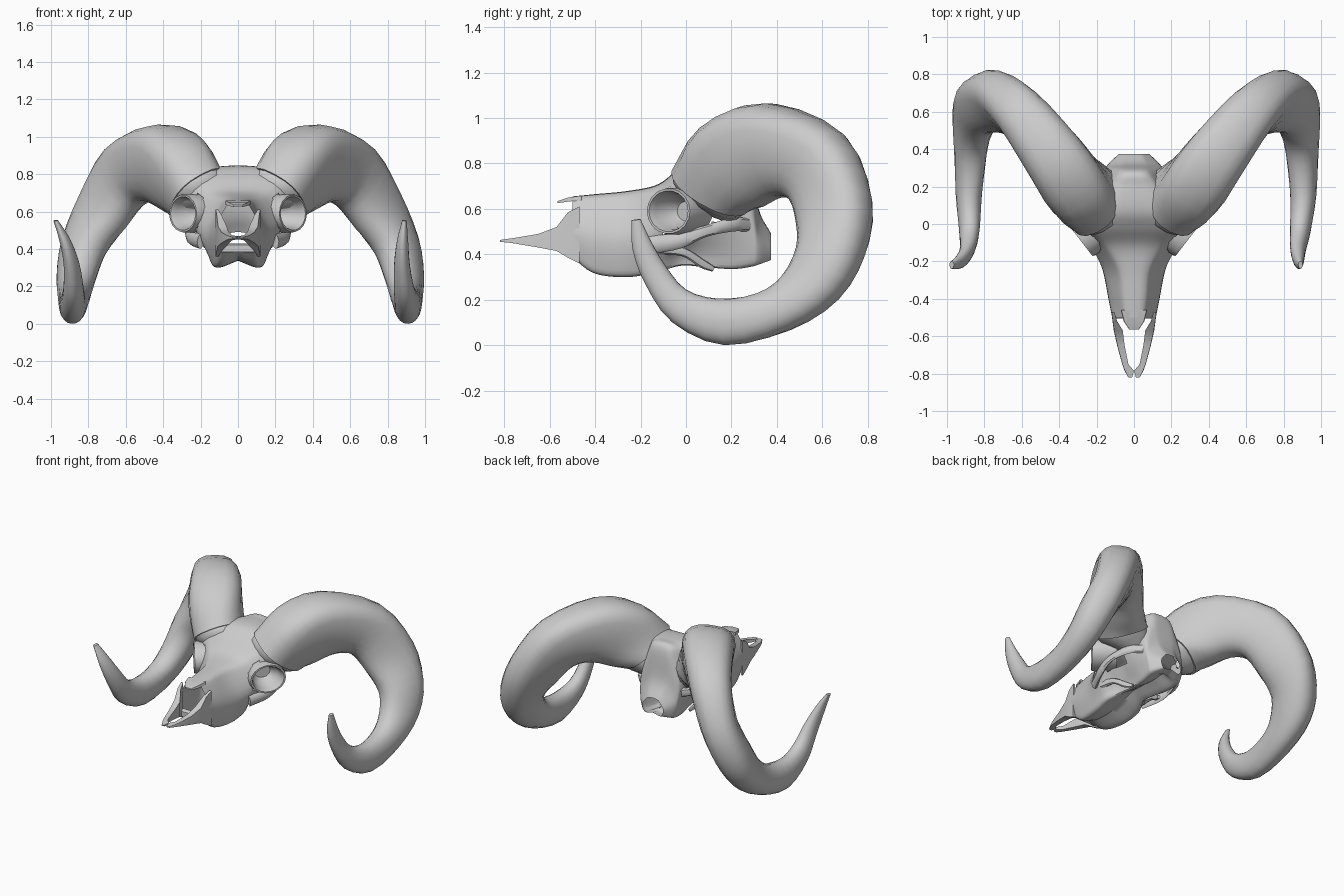
import bpy, bmesh, math
from mathutils import Vector as V

if "Cube" in bpy.data.objects:
    bpy.data.objects.remove(bpy.data.objects["Cube"])


def spline(rows, n):
    """Catmull-Rom resampling of rows of numbers."""
    P = [V(r) for r in rows]
    out = []
    for i in range(len(P) - 1):
        b, c = P[i], P[i + 1]
        a = P[i - 1] if i else b * 2 - c
        d = P[i + 2] if i + 2 < len(P) else c * 2 - b
        for k in range(n):
            t = k / n
            out.append((b * 2 + (c - a) * t + (a * 2 - b * 5 + c * 4 - d) * t * t
                        + (b * 3 - a - c * 3 + d) * t ** 3) / 2)
    return out + [P[-1]]


def loft(name, rings, caps=(True, True), angle=40, cut=None):
    bm = bmesh.new()
    R = [[bm.verts.new(p) for p in r] for r in rings]
    n = len(R[0])
    for a, b in zip(R, R[1:]):
        for j in range(n):
            bm.faces.new((a[j], a[(j + 1) % n], b[(j + 1) % n], b[j]))
    if caps[0]:
        bm.faces.new(R[0])
    if caps[1]:
        bm.faces.new(R[-1])
    bmesh.ops.recalc_face_normals(bm, faces=bm.faces)
    if cut:
        dead = [f for f in bm.faces if cut(f.calc_center_median())]
        bmesh.ops.delete(bm, geom=dead, context='FACES')
    me = bpy.data.meshes.new(name)
    bm.to_mesh(me)
    bm.free()
    me.shade_smooth()
    me.set_sharp_from_angle(angle=math.radians(angle))
    ob = bpy.data.objects.new(name, me)
    bpy.context.collection.objects.link(ob)
    return ob


def flip(rings, s):
    return [[V((p[0] * s, p[1], p[2])) for p in r] for r in rings]


def tube(name, path, s):
    """Bony bar: path rows are x, y, z, half thickness, half height."""
    pts, rings = spline(path, 4), []
    for i, p in enumerate(pts):
        t = (pts[min(i + 1, len(pts) - 1)] - pts[max(i - 1, 0)])
        t = V(t[:3]).normalized()
        side = t.cross(V((0, 0, 1))).normalized()
        up = side.cross(t)
        rings.append([V(p[:3]) + side * p[3] * math.cos(a) + up * p[4] * math.sin(a)
                      for a in [k * math.pi / 4 for k in range(8)]])
    loft(name, flip(rings, s))


def bars(name, rows, s):
    """Blade from rows of y, x_in, x_out, z_low, z_high."""
    rings = [[(a, y, l), (b, y, l), (b, y, (l + h) / 2), (b * .96 + a * .04, y, h), (a, y, h)]
             for y, a, b, l, h in rows]
    loft(name, flip(rings, s))


# horn stations: outer xyz, inner xyz, half width
HORN = [(.195, -.045, .80, .25, .29, .60, .17), (.285, .10, .98, .36, .34, .61, .17),
        (.44, .35, 1.065, .47, .42, .65, .16), (.67, .66, .94, .56, .48, .63, .135),
        (.82, .795, .67, .67, .50, .52, .12), (.90, .78, .42, .79, .49, .41, .115),
        (.935, .67, .215, .84, .42, .29, .10), (.925, .46, .07, .875, .31, .225, .085),
        (.91, .17, .0, .90, .14, .205, .07), (.90, -.06, .10, .88, .0, .245, .055),
        (.885, -.18, .27, .87, -.09, .35, .042), (.88, -.235, .42, .88, -.155, .46, .03),
        (.89, -.24, .55, .89, -.20, .555, .012)]


def horn_rings(tilt, n=20):
    """Round at the root, flat-topped in the middle, a blade at the tip."""
    st, rings = spline(HORN, 3), []
    mid = [(V(r[:3]) + V(r[3:6])) / 2 for r in st]
    for i, r in enumerate(st):
        t = (mid[min(i + 1, len(st) - 1)] - mid[max(i - 1, 0)]).normalized()
        A = (V(r[:3]) - V(r[3:6])) / 2
        B = A.cross(t).normalized() * r[6]
        q = i / (len(st) - 1)
        root = max(0, 1 - i / 4)
        f = max(0, q - .6) / .4
        shift = V((tilt * (-.025 + .11 * f * f) * min(1, i / 12), 0, 0))
        ring = []
        for k in range(n):
            a = 2 * math.pi * k / n
            c, s = math.cos(a), math.sin(a)
            e = (.55 + .4 * root if c > 0 else .85) * (1 - q) + 1.05 * q
            u = math.copysign(abs(c) ** e, c)
            w = math.copysign(abs(s) ** (.75 + .25 * q), s)
            w *= 1 + .2 * (1 - 1.7 * q) * (1 - root) * u
            ring.append(mid[i] + shift + A * u + B * w)
        rings.append(ring)
    return rings


# skull stations: y, top z, bottom z, half widths at brow, middle, base
SKULL = [(-.50, .655, .385, .065, .115, .10), (-.40, .665, .315, .08, .135, .115),
         (-.25, .68, .30, .10, .165, .14), (-.12, .71, .325, .17, .225, .15),
         (-.02, .79, .35, .25, .26, .11), (.07, .84, .345, .23, .21, .10),
         (.2, .845, .335, .14, .175, .12), (.285, .82, .345, .09, .155, .13),
         (.32, .60, .355, .08, .135, .12), (.375, .49, .375, .05, .08, .07)]
EYE = V((.285, -.07, .59))
N, H = V((.79, -.61, 0)), V((.61, .79, 0))


def in_socket(p):
    d = V((abs(p.x), p.y, p.z)) - EYE
    return abs(p.x) > .12 and (d.dot(H) / .115) ** 2 + (d.z / .096) ** 2 < 1


# cranium and face, an open shell at the nose and at the rear opening
rings = []
for y, zt, zb, wt, wm, wb in spline(SKULL, 6):
    h = zt - zb
    half = spline([(0, zt), (wt * .6, zt - .02 * h), (wt, zt - .12 * h), (wm, zb + .5 * h),
                   (wb * 1.05, zb + .13 * h), (wb * .8, zb), (0, zb + .1 * h)], 4)
    rings.append([V((x, y, z)) for x, z in half]
                 + [V((-x, y, z)) for x, z in half[-2:0:-1]])
loft("skull", rings, caps=(False, False), cut=in_socket)

for s, side in ((1, "right"), (-1, "left")):
    # horn and its bony core
    hr = horn_rings(0 if s > 0 else 1)
    loft("horn_" + side, flip(hr, s), angle=50)
    c = sum(hr[0], V((0, 0, 0))) / len(hr[0])
    core = [[c - V((.10, .0, .06)) + (p - c) * .72 for p in hr[0]],
            [c + (p - c) * .92 - V((.03, .01, .02)) for p in hr[0]],
            [c + (p - c) * .94 for p in hr[0]]]
    loft("horn_core_" + side, flip(core, s))
    # eye socket: collar, rim and cup
    prof = [(-.15, 1.04), (-.07, 1.06), (-.01, 1.06), (.012, 1.02), (.012, .92),
            (-.02, .82), (-.07, .74), (-.12, .45)]
    er = [[EYE + N * d + H * (.118 * q * math.cos(a)) + V((0, 0, .098 * q * math.sin(a)))
           for a in [k * math.pi / 9 for k in range(18)]] for d, q in prof]
    loft("eye_socket_" + side, flip(er, s), caps=(False, True))
    # cheek arch and jaw hook behind the face
    tube("cheek_arch_" + side, [(.20, -.16, .44, .02, .04), (.255, -.03, .46, .018, .035),
                                (.265, .08, .50, .015, .025), (.22, .2, .53, .015, .03),
                                (.15, .27, .53, .02, .03)], s)
    tube("palate_hook_" + side, [(.17, -.12, .43, .02, .03), (.16, -.01, .41, .014, .02),
                                 (.13, .07, .36, .012, .02), (.11, .12, .335, .01, .012)], s)
    # front jaw prong, nasal point and nose floor
    bars("front_jaw_prong_" + side, [(-.47, .105, .12, .36, .61), (-.52, .09, .115, .385, .585),
                                     (-.57, .06, .108, .415, .52), (-.65, .05, .09, .43, .49),
                                     (-.75, .03, .063, .447, .473), (-.785, .0, .05, .452, .468),
                                     (-.82, .01, .03, .455, .463)], s)
    bars("nasal_point_" + side, [(-.46, 0, .07, .638, .658), (-.52, 0, .055, .632, .65),
                                 (-.565, .0, .025, .625, .635)], s)
    bars("nose_floor_" + side, [(-.505, 0, .11, .385, .42), (-.48, 0, .11, .385, .43)], s)
